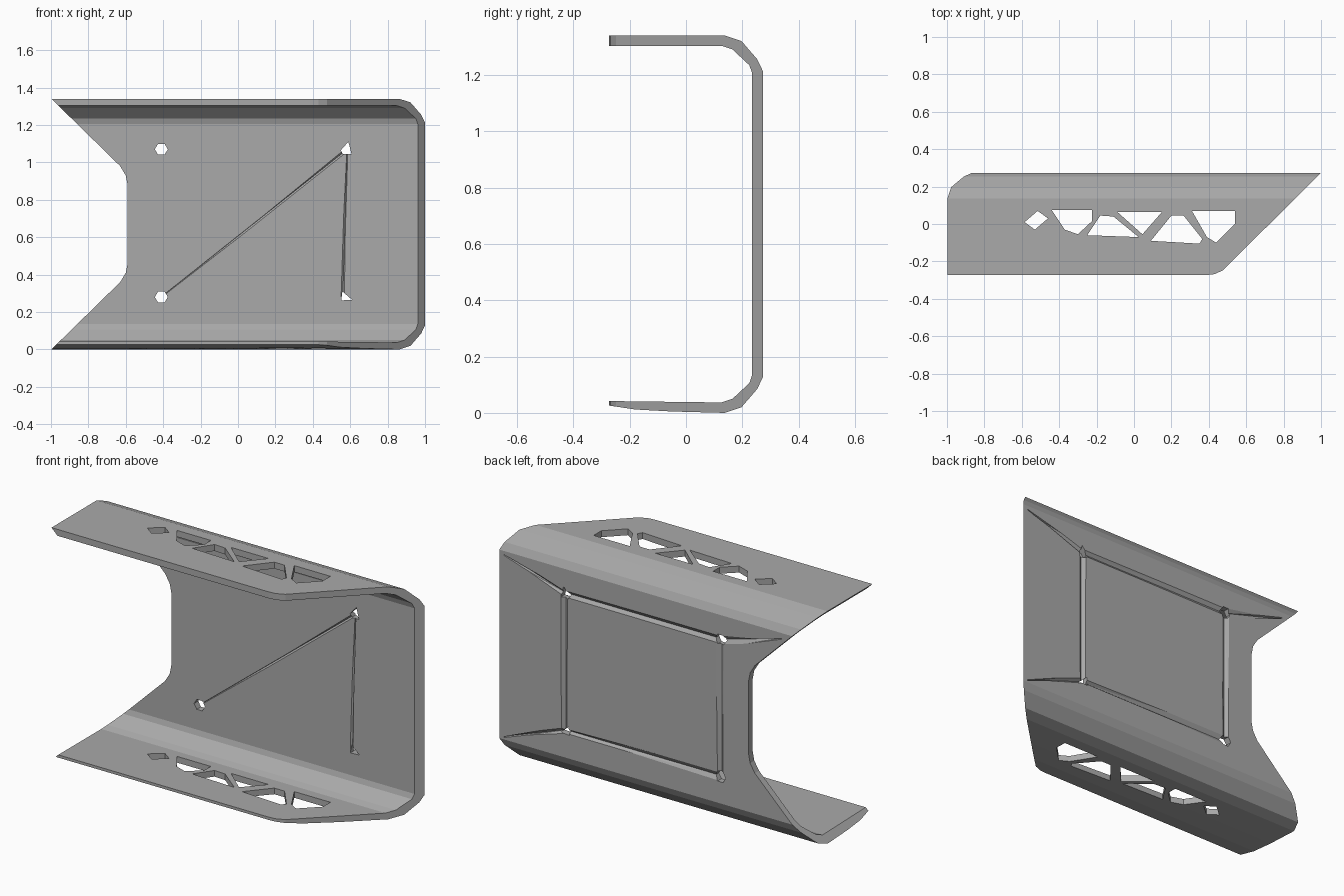
import bpy, bmesh, math
from mathutils import Vector

cube = bpy.data.objects.get("Cube")
if cube:
    bpy.data.objects.remove(cube, do_unlink=True)

steel = bpy.data.materials.new("grey_steel")
steel.use_nodes = True
steel.diffuse_color = (0.4, 0.4, 0.4, 1)
steel.node_tree.nodes["Principled BSDF"].inputs["Base Color"].default_value = (0.4, 0.4, 0.4, 1)


def make_object(name, bm):
    bmesh.ops.recalc_face_normals(bm, faces=bm.faces[:])
    mesh = bpy.data.meshes.new(name)
    bm.to_mesh(mesh)
    bm.free()
    mesh.materials.append(steel)
    obj = bpy.data.objects.new(name, mesh)
    bpy.context.scene.collection.objects.link(obj)
    return obj


def prism(name, points, axis, lo, hi):
    """Closed solid from a 2D outline carried along x, y or z."""
    bm = bmesh.new()
    rings = []
    for t in (lo, hi):
        ring = []
        for p in points:
            v = list(p)
            v.insert("xyz".index(axis), t)
            ring.append(bm.verts.new(v))
        rings.append(ring)
    first, last = rings
    bm.faces.new(first[::-1])
    bm.faces.new(last)
    for i in range(len(points)):
        j = (i + 1) % len(points)
        bm.faces.new((first[i], first[j], last[j], last[i]))
    return make_object(name, bm)


def groove(start, end, w0, w1, surface, out, depth):
    """Tapered V-shaped cutter lying along the wall surface."""
    a, b = Vector(start), Vector(end)
    along = (b - a).normalized()
    side = Vector((-along.y, along.x))
    bm = bmesh.new()
    rings = []
    for p, w in ((a, w0), (b, w1)):
        ring = []
        for s, h in ((-1, 0.01), (1, 0.01), (0, -depth)):
            q = p + side * s * w
            ring.append(bm.verts.new((q.x, surface + out * h, q.y)))
        rings.append(ring)
    first, last = rings
    bm.faces.new(first[::-1])
    bm.faces.new(last)
    for i in range(3):
        j = (i + 1) % 3
        bm.faces.new((first[i], first[j], last[j]))
        bm.faces.new((first[i], last[j], last[i]))
    return make_object("groove_cutter", bm)


# C-shaped channel section (y, z), listed from the top flange down
H = 1.34
outer = [(0.137, 1.34), (0.197, 1.32), (0.253, 1.255), (0.273, 1.213)]
inner = [(0.126, 1.303), (0.165, 1.29), (0.225, 1.234), (0.235, 1.205)]


def mirrored(points):
    return [(y, H - z) for y, z in points]


section = [(-0.273, H)] + outer + mirrored(outer[::-1])
section += [(-0.05, 0.005), (-0.18, 0.012), (-0.273, 0.026), (-0.273, 0.042)]
section += mirrored(inner) + inner[::-1] + [(-0.273, 1.303)]
channel = prism("channel_bracket", section, "x", -1, 1.05)

cutters = []
# Slanted end with a rounded front corner
cutters.append(prism("slanted_end_cutter", [(0.36, -0.276), (0.43, -0.268), (0.475, -0.248), (1.1, 0.373),
                                            (1.3, 0.373), (1.3, -0.5), (0.36, -0.5)], "z", -0.2, 1.6))
# Notch in the other end of the wall
notch = [(-1.1, 1.44), (-0.63, 0.98), (-0.60, 0.93), (-0.59, 0.88)]
notch += mirrored(notch[::-1])
cutters.append(prism("notch_cutter", notch, "y", -0.5, 0.5))

# Truss openings through both flanges
openings = [
    [(-0.585, 0.01), (-0.515, 0.07), (-0.46, 0.03), (-0.53, -0.03)],
    [(-0.44, 0.075), (-0.225, 0.075), (-0.225, 0.015), (-0.3, -0.055), (-0.37, -0.03)],
    [(-0.18, 0.045), (-0.11, 0.04), (0.025, -0.07), (-0.25, -0.06)],
    [(-0.09, 0.065), (0.15, 0.065), (0.045, -0.055)],
    [(0.09, -0.09), (0.2, 0.045), (0.265, 0.045), (0.365, -0.08), (0.35, -0.105)],
    [(0.31, 0.07), (0.54, 0.07), (0.54, 0.0), (0.44, -0.1), (0.39, -0.07)],
]
for outline in openings:
    cutters.append(prism("opening_cutter", outline, "z", -0.2, 1.6))

# Mounting holes in the wall
left, right, low, high = -0.41, 0.585, 0.28, 1.07
for z in (low, high):
    turns = [k * math.tau / 6 for k in range(6)]
    ring = [(left + 0.035 * math.cos(t), z + 0.033 * math.sin(t)) for t in turns]
    cutters.append(prism("hole_cutter", ring, "y", 0.1, 0.4))
cutters.append(prism("hole_cutter", [(0.55, 1.065), (0.59, 1.11), (0.607, 1.045), (0.56, 1.045)], "y", 0.1, 0.4))
cutters.append(prism("hole_cutter", [(0.558, 0.31), (0.61, 0.265), (0.552, 0.262)], "y", 0.1, 0.4))

# Creases on the back and front of the wall
A, B, C, D = (right, high), (left, high), (left, low), (right, low)
back = [(A, B, 0.03, 0.035), (A, D, 0.035, 0.03), (D, C, 0.02, 0.04), (B, C, 0.04, 0.03),
        (B, (-0.8, 1.18), 0.04, 0.004), (A, (0.97, 1.19), 0.025, 0.004), (D, (0.97, 0.14), 0.025, 0.004)]
front = [(A, C, 0.02, 0.004), (A, (0.56, low), 0.006, 0.02)]
for p, q, w0, w1 in back:
    cutters.append(groove(p, q, w0, w1, 0.273, 1, 0.015))
for p, q, w0, w1 in front:
    cutters.append(groove(p, q, w0, w1, 0.235, -1, 0.008))

# Apply the cuts
for obj in bpy.context.view_layer.objects:
    obj.select_set(obj == channel)
bpy.context.view_layer.objects.active = channel
for cutter in cutters:
    mod = channel.modifiers.new("cut", "BOOLEAN")
    mod.operation = "DIFFERENCE"
    mod.solver = "EXACT"
    mod.object = cutter
    bpy.ops.object.modifier_apply(modifier=mod.name)
    bpy.data.objects.remove(cutter, do_unlink=True)

bpy.ops.object.shade_smooth_by_angle(angle=math.radians(35))
